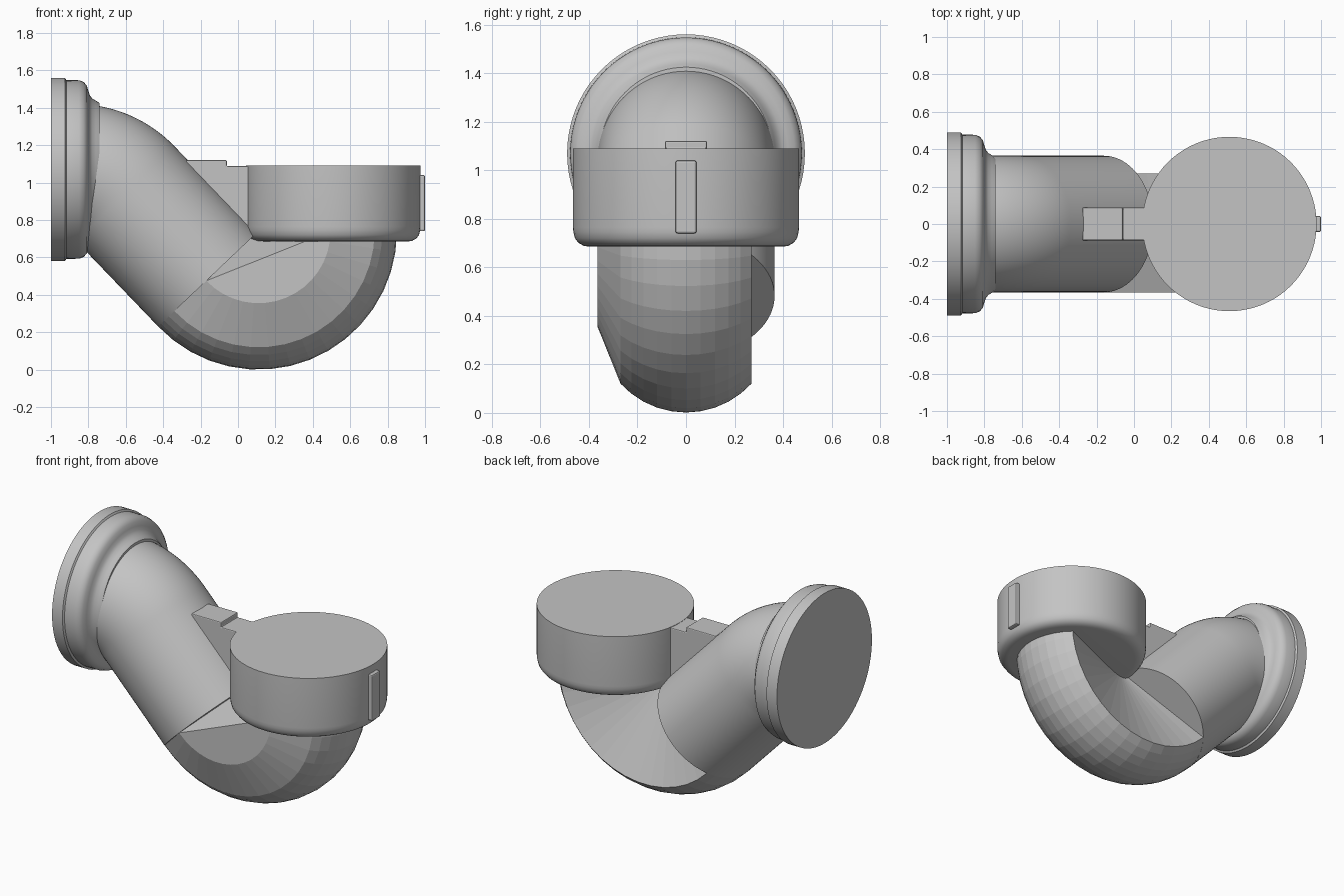
import bpy, bmesh, math
from mathutils import Vector

if "Cube" in bpy.data.objects:
    bpy.data.objects.remove(bpy.data.objects["Cube"])

grey = bpy.data.materials.new("pipe grey")
grey.diffuse_color = (0.55, 0.55, 0.55, 1)
grey.use_nodes = True
grey.node_tree.nodes["Principled BSDF"].inputs["Base Color"].default_value = grey.diffuse_color
TILT = math.radians(43.5)      # direction across the sloping pipe
TUBE = 0.365                   # pipe radius


def finish(name, bm, smooth=None):
    bmesh.ops.remove_doubles(bm, verts=bm.verts, dist=1e-5)
    bmesh.ops.recalc_face_normals(bm, faces=bm.faces)
    me = bpy.data.meshes.new(name)
    bm.to_mesh(me)
    bm.free()
    me.materials.append(grey)
    ob = bpy.data.objects.new(name, me)
    bpy.context.collection.objects.link(ob)
    if smooth:
        bpy.ops.object.select_all(action='DESELECT')
        ob.select_set(True)
        bpy.context.view_layer.objects.active = ob
        bpy.ops.object.shade_smooth_by_angle(angle=math.radians(smooth))
    return ob


def loft(name, rings, smooth):
    """Skin a list of closed rings and cap both ends."""
    bm = bmesh.new()
    rows = [[bm.verts.new(p) for p in ring] for ring in rings]
    n = len(rows[0])
    for a, b in zip(rows, rows[1:]):
        for i in range(n):
            j = (i + 1) % n
            bm.faces.new((a[i], a[j], b[j], b[i]))
    bm.faces.new(rows[0])
    bm.faces.new(rows[-1])
    return finish(name, bm, smooth)


def ring(c, u, v, r, n=80):
    return [c + (u * math.cos(t) + v * math.sin(t)) * r
            for t in (2 * math.pi * i / n for i in range(n))]


X, Y, Z = Vector((1, 0, 0)), Vector((0, 1, 0)), Vector((0, 0, 1))

# inlet flange with stepped lip and fillet into the pipe
profile = [(-1, .49), (-.925, .49), (-.918, .478), (-.85, .477), (-.825, .468),
           (-.808, .448), (-.8, .42), (-.793, .398), (-.78, .38), (-.76, .368), (-.74, .355)]
loft("inlet_flange", [ring(Vector((x, 0, 1.07)), Y, Z, r) for x, r in profile], 35)

# sloping pipe: upper bend followed by a straight run
rings = [ring(Vector((-.95, 0, 1.055)), Z, Y, TUBE)]
for i in range(25):
    a = math.pi / 2 + (TILT - math.pi / 2) * i / 24
    d = Vector((math.cos(a), 0, math.sin(a)))
    rings.append(ring(Vector((-.87, 0, .685)) + d * .37, d, Y, TUBE))
hub = Vector((.11, 0, .74))
d = Vector((math.cos(TILT), 0, math.sin(TILT)))
rings.append(ring(hub - d * .375, d, Y, TUBE))
loft("sloping_pipe", rings, 35)

# lower U bend: faceted, flattened at the front, hollowed at the back
bm = bmesh.new()
apex = bm.verts.new(hub)
section = [(.385, -.365)]
for i in range(11):
    t = math.radians(-47.7 + 95.4 * i / 10)
    section.append((.375 + TUBE * math.cos(t), TUBE * math.sin(t)))
rows = []
STEPS = 16
for i in range(STEPS + 1):
    a = math.pi + TILT + (math.pi - TILT) * i / STEPS
    rows.append([bm.verts.new(hub + Vector((r * math.cos(a), y, r * math.sin(a))))
                 for r, y in section])
for a, b in zip(rows, rows[1:]):
    for i in range(len(section) - 1):
        bm.faces.new((a[i], a[i + 1], b[i + 1], b[i]))
    bm.faces.new((a[-1], apex, b[-1]))
bm.faces.new([row[0] for row in rows])
bm.faces.new((rows[0][0], rows[-1][0], apex))
for row in (rows[0], rows[-1]):
    bm.faces.new([apex] + row)
finish("lower_bend", bm)

# outlet collar with rounded lower edge
profile = [(.685, .395), (.688, .42), (.7, .443), (.72, .458), (.745, .464),
           (.765, .466), (1.09, .466)]
loft("outlet_collar", [ring(Vector((.51, 0, z)), X, Y, r) for z, r in profile], 35)


def block(name, outline, half, bevel):
    """Extrude an x/z outline to both sides of y = 0."""
    ob = loft(name, [[Vector((x, y, z)) for x, z in outline] for y in (-half, half)], None)
    m = ob.modifiers.new("soft edges", 'BEVEL')
    m.width, m.segments = bevel, 2
    return ob


# web joining the pipe and the collar
block("bridge_web", [(-.275, 1.12), (-.06, 1.12), (-.06, 1.088), (.1, 1.088),
                     (.1, .75), (.04, .72), (-.29, 1.05)], .087, .006)

# grip rib on the collar
block("collar_rib", [(.95, .74), (1.0, .74), (1.0, 1.04), (.95, 1.04)], .043, .008)
